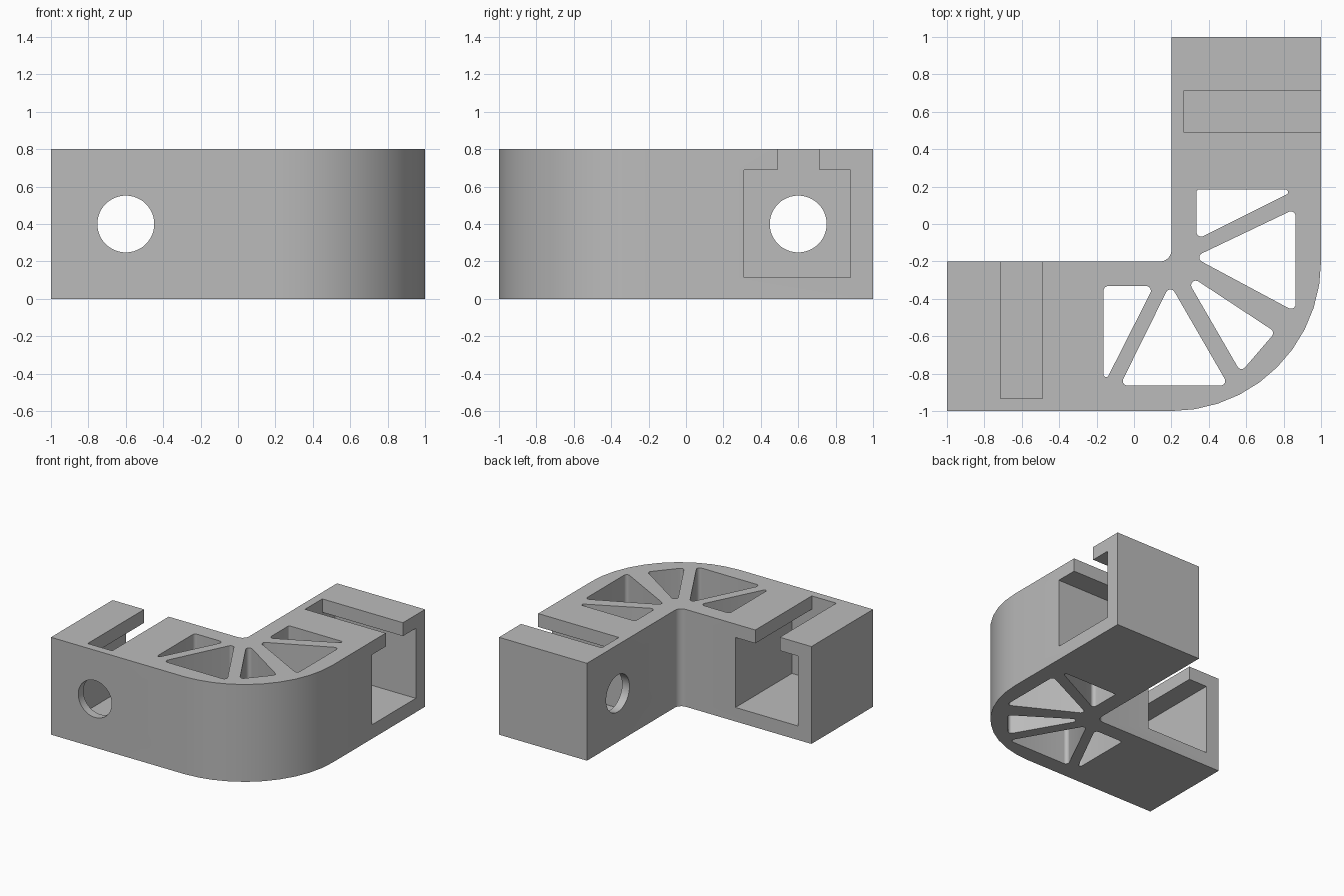
import bpy, bmesh, math
from mathutils import Vector

cube = bpy.data.objects.get("Cube")
if cube:
    bpy.data.objects.remove(cube, do_unlink=True)

HEIGHT = 0.8
grey = bpy.data.materials.new("plain grey")
grey.use_nodes = True
grey.diffuse_color = (0.5, 0.5, 0.5, 1)
grey.node_tree.nodes["Principled BSDF"].inputs["Base Color"].default_value = (0.5, 0.5, 0.5, 1)


def rounded(corners, segments=8):
    """Turn (x, y, radius) corners into an outline with filleted corners."""
    outline = []
    for i, (x, y, radius) in enumerate(corners):
        here = Vector((x, y))
        if radius == 0:
            outline.append(here)
            continue
        before = (Vector(corners[i - 1][:2]) - here).normalized()
        after = (Vector(corners[(i + 1) % len(corners)][:2]) - here).normalized()
        half = before.angle(after) / 2
        centre = here + (before + after).normalized() * radius / math.sin(half)
        reach = radius / math.tan(half)
        start = here + before * reach - centre
        sweep = start.angle_signed(here + after * reach - centre)
        steps = 10 if radius > 0.5 else segments
        for k in range(steps + 1):
            a = -sweep * k / steps
            c, s = math.cos(a), math.sin(a)
            outline.append(centre + Vector((start.x * c - start.y * s,
                                            start.x * s + start.y * c)))
    return outline


def prism(name, outline, low, high, place):
    """Extrude an outline from low to high; place maps (u, v, depth) to space."""
    bm = bmesh.new()
    face = bm.faces.new([bm.verts.new(place(p[0], p[1], low)) for p in outline])
    shift = Vector(place(0, 0, high)) - Vector(place(0, 0, low))
    top = bmesh.ops.extrude_face_region(bm, geom=[face])["geom"]
    bmesh.ops.translate(bm, vec=shift,
                        verts=[v for v in top if isinstance(v, bmesh.types.BMVert)])
    bmesh.ops.recalc_face_normals(bm, faces=bm.faces)
    mesh = bpy.data.meshes.new(name)
    bm.to_mesh(mesh)
    bm.free()
    mesh.materials.append(grey)
    obj = bpy.data.objects.new(name, mesh)
    bpy.context.collection.objects.link(obj)
    return obj


def upright(u, v, d):
    return (u, v, d)


def back_arm(u, v, d):
    return (0.2 + d, u, v)


def left_arm(u, v, d):
    return (-u, d - 1, v)


# L-shaped body with a large outer bend and a small inner fillet
body = prism("corner_bracket", rounded([
    (-1, -1, 0), (1, -1, 0.8), (1, 1, 0), (0.2, 1, 0),
    (0.2, -0.2, 0.06), (-1, -0.2, 0)]), 0, HEIGHT, upright)

# Openings between the spokes of the bend
R, TIP = 0.025, 0.014
windows = [
    [(0.334, 0.184, TIP), (0.334, -0.083, R), (0.869, 0.184, TIP)],
    [(0.319, -0.178, R), (0.864, -0.47, R), (0.864, 0.082, R)],
    [(0.256, -0.249, R), (0.571, -0.793, R), (0.756, -0.578, R)],
    [(0.193, -0.322, R), (-0.075, -0.864, R), (0.506, -0.864, R)],
    [(-0.163, -0.332, R), (-0.163, -0.863, TIP), (0.106, -0.332, R)],
]
cutters = [prism("spoke_window", rounded(w), -0.1, HEIGHT + 0.1, upright) for w in windows]

# Each arm: nut pocket with a slot through the top, and a bolt hole in its closed wall
pocket = [(0.31, 0.115), (0.88, 0.115), (0.88, 0.69), (0.713, 0.69),
          (0.713, 0.9), (0.49, 0.9), (0.49, 0.69), (0.31, 0.69)]
circle = [(0.6 + 0.152 * math.cos(math.tau * i / 48),
           0.4 + 0.152 * math.sin(math.tau * i / 48)) for i in range(48)]
for arm in (back_arm, left_arm):
    cutters.append(prism("nut_pocket", pocket, 0.067, 0.9, arm))
    cutters.append(prism("bolt_hole", circle, -0.1, 0.2, arm))

# Cut everything out of the body
bpy.ops.object.select_all(action='DESELECT')
bpy.context.view_layer.objects.active = body
body.select_set(True)
for cutter in cutters:
    cutter.hide_render = True
    cut = body.modifiers.new(cutter.name, 'BOOLEAN')
    cut.operation, cut.solver, cut.object = 'DIFFERENCE', 'EXACT', cutter
    bpy.ops.object.modifier_apply(modifier=cut.name)
    bpy.data.objects.remove(cutter, do_unlink=True)

bpy.ops.object.shade_smooth_by_angle(angle=math.radians(30))
